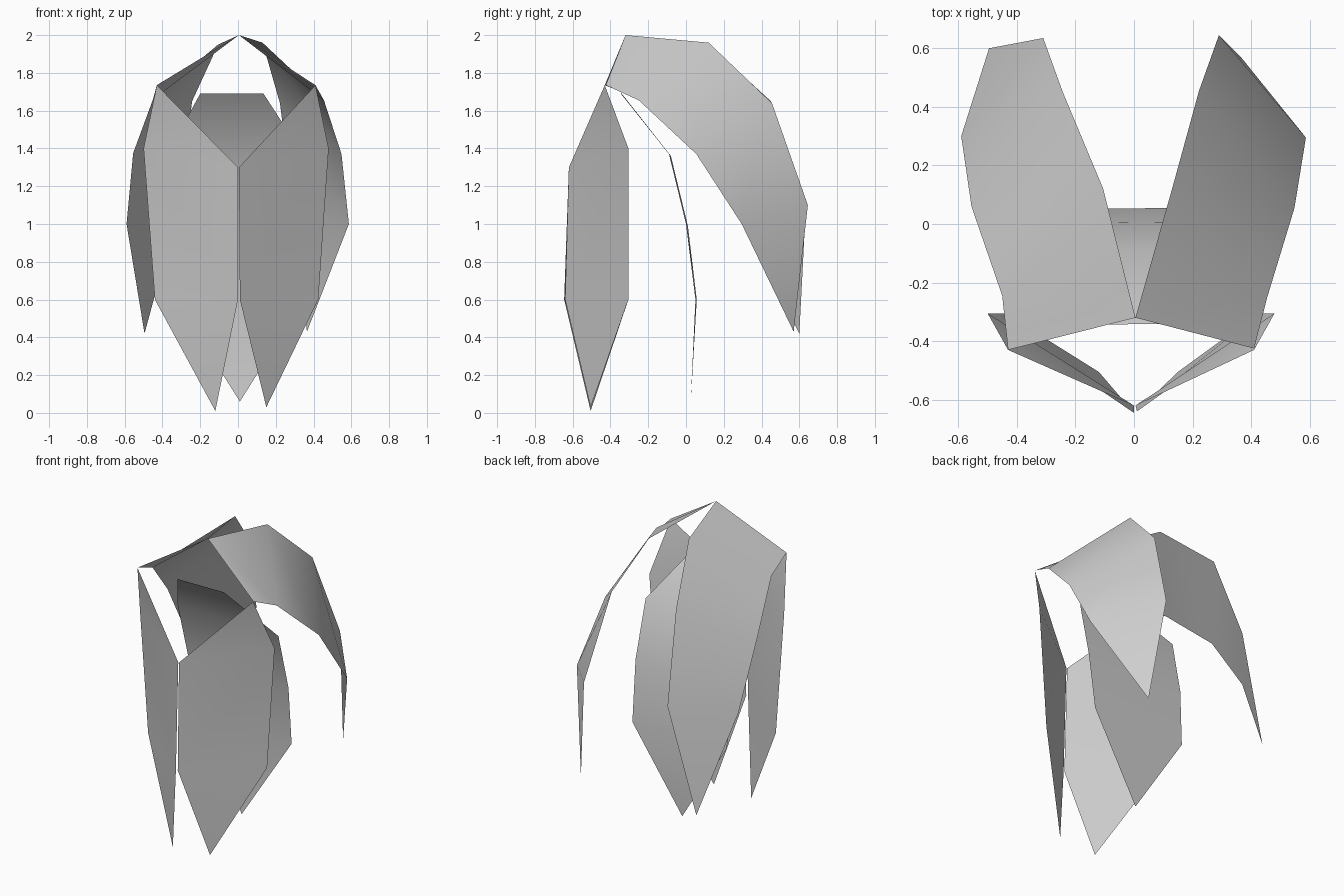
import bpy
import bmesh
from mathutils import Vector

cube = bpy.data.objects.get("Cube")
if cube:
    bpy.data.objects.remove(cube, do_unlink=True)

# One pale grey for every panel
grey = bpy.data.materials.new("pale_grey")
grey.use_nodes = True
colour = (0.62, 0.62, 0.62, 1)
grey.diffuse_color = colour
grey.node_tree.nodes["Principled BSDF"].inputs["Base Color"].default_value = colour


def sheet(name, rows, outward):
    """Skin a thin panel through rows of one or two points, facing outward."""
    bm = bmesh.new()
    strips = [[bm.verts.new(p) for p in row] for row in rows]
    for upper, lower in zip(strips, strips[1:]):
        bm.faces.new(upper + lower[::-1])
    bm.normal_update()
    facing = sum((f.normal * f.calc_area() for f in bm.faces), Vector())
    if facing.dot(Vector(outward)) < 0:
        bmesh.ops.reverse_faces(bm, faces=bm.faces)
    for f in bm.faces:
        f.smooth = True
    mesh = bpy.data.meshes.new(name)
    bm.to_mesh(mesh)
    bm.free()
    mesh.materials.append(grey)
    obj = bpy.data.objects.new(name, mesh)
    bpy.context.collection.objects.link(obj)
    return obj


# Front panels: pointed top and bottom, meeting at the centre line
sheet("front_panel_right", [
    [(-0.43, -0.43, 1.735)],
    [(-0.50, -0.305, 1.40), (0.00, -0.62, 1.30)],
    [(-0.44, -0.305, 0.60), (0.00, -0.645, 0.60)],
    [(-0.12, -0.505, 0.01)],
], (-1, -1, 0))
sheet("front_panel_left", [
    [(0.41, -0.43, 1.735)],
    [(0.48, -0.305, 1.40), (0.005, -0.62, 1.30)],
    [(0.425, -0.305, 0.60), (0.01, -0.64, 0.60)],
    [(0.15, -0.505, 0.03)],
], (1, -1, 0))

# Back panels: long arched strips sweeping from the peak down to a point
sheet("back_panel_right", [
    [(0.005, -0.32, 2.00), (-0.43, -0.43, 1.735)],
    [(-0.105, 0.12, 1.95), (-0.45, -0.245, 1.66)],
    [(-0.243, 0.45, 1.65), (-0.555, 0.06, 1.375)],
    [(-0.31, 0.635, 1.10), (-0.59, 0.30, 1.00)],
    [(-0.495, 0.60, 0.42)],
], (-1, 1, 1))
sheet("back_panel_left", [
    [(0.005, -0.32, 2.00), (0.41, -0.425, 1.735)],
    [(0.13, 0.12, 1.96), (0.455, -0.25, 1.655)],
    [(0.222, 0.455, 1.64), (0.548, 0.055, 1.37)],
    [(0.29, 0.645, 1.10), (0.587, 0.295, 1.00)],
    [(0.365, 0.57, 0.43)],
], (1, 1, 1))

# Middle panel: curved strip hanging between the others
sheet("middle_panel", [
    [(-0.20, -0.345, 1.69), (0.135, -0.34, 1.69)],
    [(-0.375, -0.09, 1.37), (0.35, -0.08, 1.36)],
    [(-0.36, 0.00, 1.00), (0.36, 0.01, 0.99)],
    [(-0.33, 0.05, 0.60), (0.35, 0.057, 0.60)],
    [(0.01, 0.025, 0.06)],
], (0, 1, 0))
